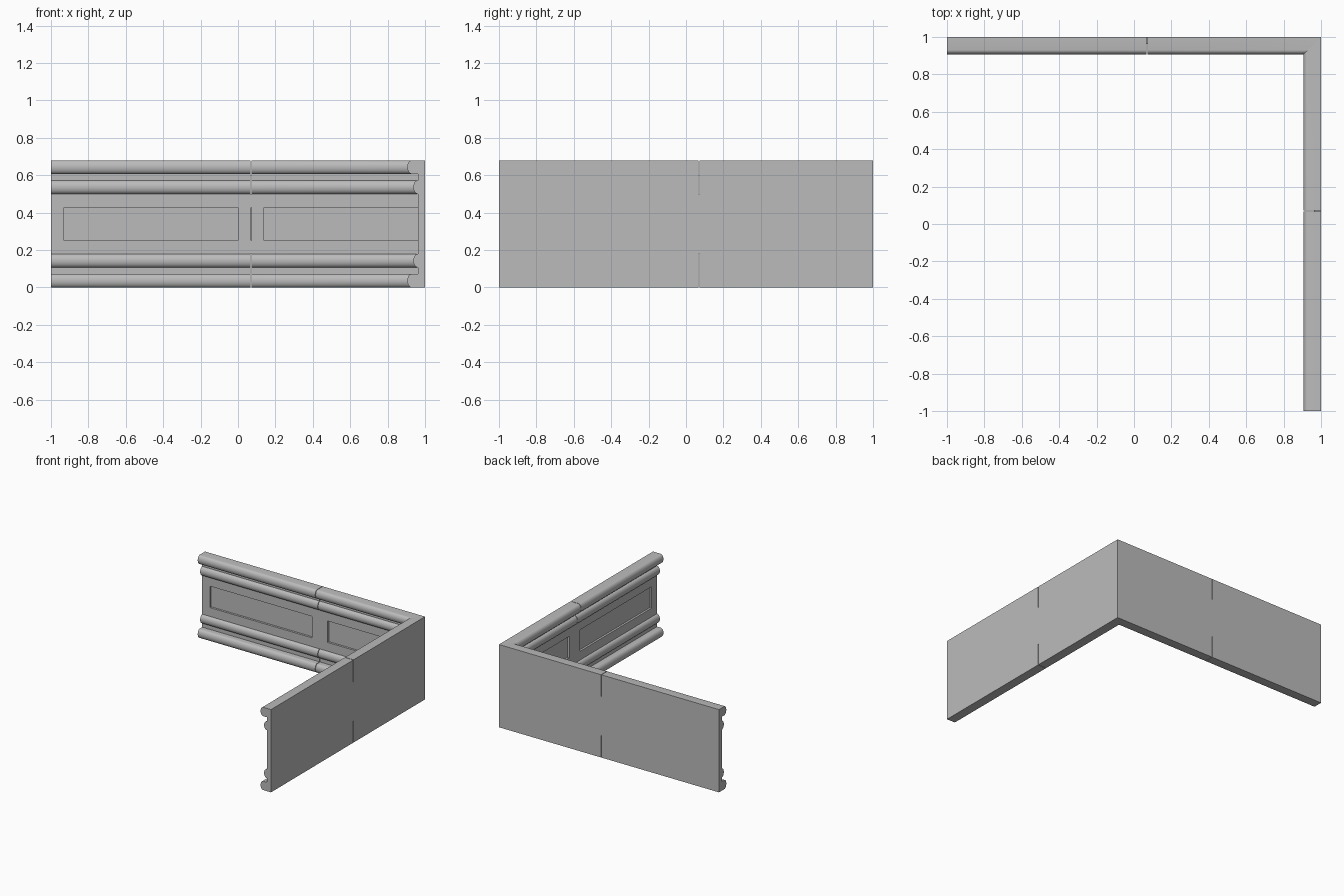
import bpy, bmesh, math

cube = bpy.data.objects.get("Cube")
if cube:
    bpy.data.objects.remove(cube, do_unlink=True)

# One plain grey for the whole moulding
grey = bpy.data.materials.new("plain grey")
grey.use_nodes = True
GREY = (0.5, 0.5, 0.5, 1)
grey.diffuse_color = GREY
grey.node_tree.nodes["Principled BSDF"].inputs["Base Color"].default_value = GREY

HEIGHT = 0.68
SEAM = 0.07       # where two lengths of a wall meet
GAP = 0.002       # half the open joint
FACE = 0.037      # depth of the panel frame
RECESS = 0.02     # depth of the sunk panel


def box_profile(depth, z0, z1):
    return [(0, z0), (depth, z0), (depth, z1), (0, z1)]


def nose_profile(depth, z0, z1, bulge, steps=12):
    """Flat back, rounded nose at the front."""
    mid, half = (z0 + z1) / 2, (z1 - z0) / 2
    pts = [(0, z0)]
    for i in range(steps + 1):
        a = math.pi * (i / steps - 0.5)
        pts.append((depth - bulge + bulge * math.cos(a), mid + half * math.sin(a)))
    return pts + [(0, z1)]


def flip(profile):
    """Turn a lower profile upside down for the upper half of the wall."""
    return [(d, HEIGHT - z) for d, z in reversed(profile)]


def run(name, profile, start, end, swap):
    """Extrude a profile along a wall; end=None cuts a mitre at the corner."""
    bm = bmesh.new()
    rings = []
    for stop in (start, end):
        ring = []
        for d, z in profile:
            x, y = (1 - d if stop is None else stop), 1 - d
            ring.append(bm.verts.new((y, x, z) if swap else (x, y, z)))
        rings.append(ring)
    a, b = rings
    n = len(profile)
    for i in range(n):
        j = (i + 1) % n
        bm.faces.new((a[i], a[j], b[j], b[i]))
    bm.faces.new(a)
    bm.faces.new(b)
    bmesh.ops.recalc_face_normals(bm, faces=bm.faces)
    mesh = bpy.data.meshes.new(name)
    bm.to_mesh(mesh)
    bm.free()
    mesh.materials.append(grey)
    ob = bpy.data.objects.new(name, mesh)
    bpy.context.collection.objects.link(ob)
    bpy.ops.object.select_all(action='DESELECT')
    bpy.context.view_layer.objects.active = ob
    ob.select_set(True)
    bpy.ops.object.shade_smooth_by_angle(angle=math.radians(35))


# Lower mouldings; the upper ones repeat them upside down
mouldings = {
    "edge_trim": nose_profile(0.095, 0, 0.073, 0.025),
    "fillet": box_profile(FACE, 0.073, 0.107),
    "roll": nose_profile(0.063, 0.107, 0.18, 0.026),
    "rail": box_profile(FACE, 0.18, 0.252),
}
stile = box_profile(FACE, 0.252, HEIGHT - 0.252)
board = box_profile(RECESS, 0.252, HEIGHT - 0.252)

for wall, swap in (("back", False), ("left", True)):
    # Long mouldings, in an outer and a corner length
    for length, start, end in (("outer", -1, SEAM - GAP), ("corner", SEAM + GAP, None)):
        for part, profile in mouldings.items():
            if part == "rail":
                start, end = (-1, SEAM) if length == "outer" else (SEAM, None)
            run(f"{wall}_{length}_lower_{part}", profile, start, end, swap)
            run(f"{wall}_{length}_upper_{part}", flip(profile), start, end, swap)
    # Sunk panel with upright stiles
    run(f"{wall}_sunk_panel", board, -1, None, swap)
    for part, start, end in (("end", -1, -0.93), ("middle", 0, SEAM - GAP / 2),
                             ("corner_side", SEAM + GAP / 2, 0.14)):
        run(f"{wall}_{part}_stile", stile, start, end, swap)
